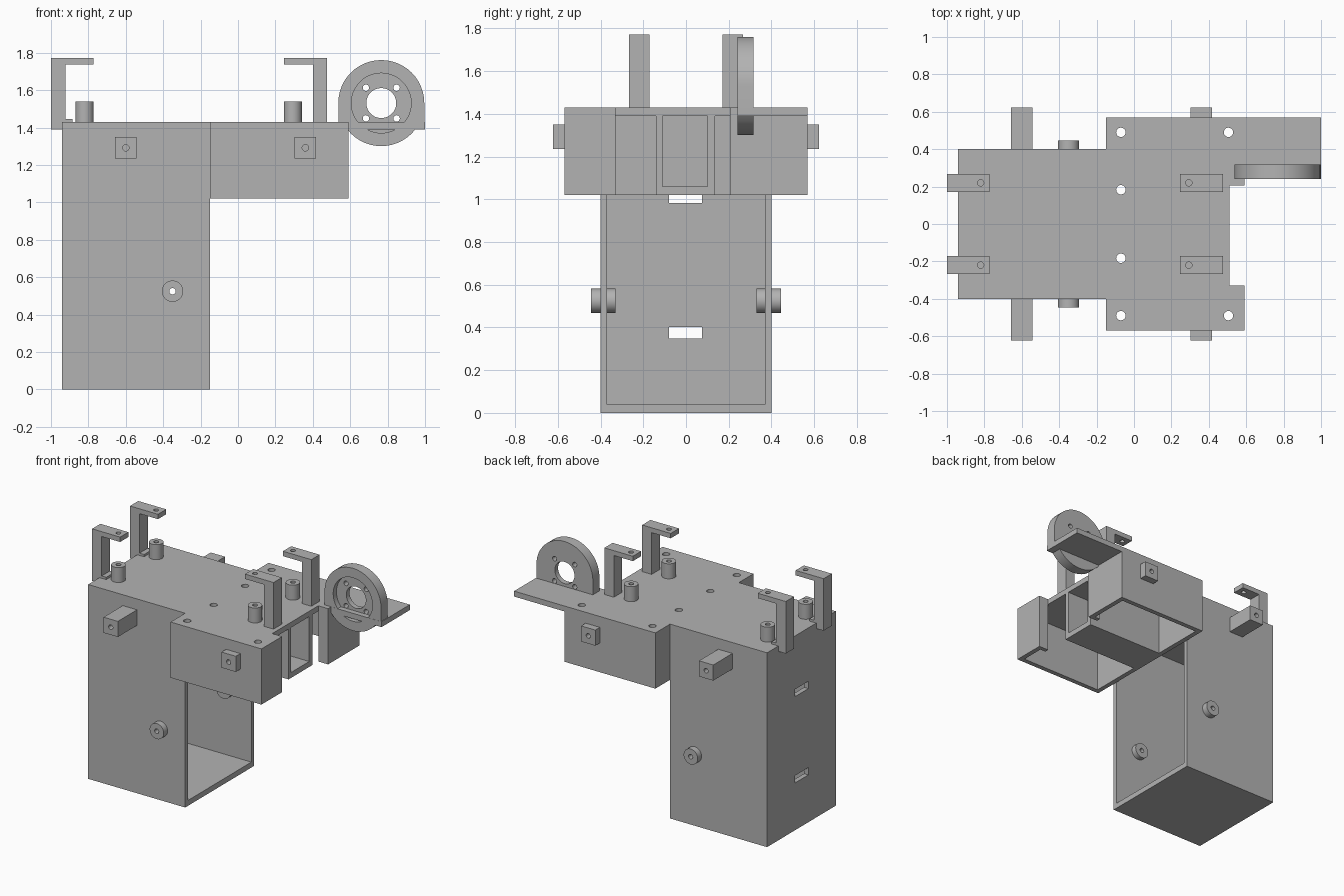
import bpy
from math import pi, radians
from mathutils import Matrix, Vector

default = bpy.data.objects.get("Cube")
if default:
    bpy.data.objects.remove(default, do_unlink=True)

grey = bpy.data.materials.new("plain grey")
grey.use_nodes = True
COLOUR = (0.45, 0.45, 0.45, 1)
grey.diffuse_color = COLOUR
grey.node_tree.nodes["Principled BSDF"].inputs["Base Color"].default_value = COLOUR

import bmesh
parts = []


def finish(name, bm):
    mesh = bpy.data.meshes.new(name)
    bm.to_mesh(mesh)
    bm.free()
    mesh.materials.append(grey)
    ob = bpy.data.objects.new(name, mesh)
    bpy.context.collection.objects.link(ob)
    parts.append(ob)
    return ob


def box(name, x, y, z):
    """Box from (low, high) ranges."""
    bm = bmesh.new()
    size = Vector((x[1] - x[0], y[1] - y[0], z[1] - z[0]))
    mid = Vector((sum(x), sum(y), sum(z))) / 2
    bmesh.ops.create_cube(bm, size=1, matrix=Matrix.Translation(mid) @ Matrix.Diagonal(size.to_4d()))
    return finish(name, bm)


def rod(name, centre, radius, length, axis="Z"):
    bm = bmesh.new()
    turn = Matrix.Rotation(pi / 2, 4, "X") if axis == "Y" else Matrix()
    bmesh.ops.create_cone(bm, cap_ends=True, segments=48, radius1=radius, radius2=radius,
                          depth=length, matrix=Matrix.Translation(centre) @ turn)
    return finish(name, bm)


def combine(target, tool, operation="DIFFERENCE"):
    """Bake one boolean step and delete the tool."""
    tool.hide_render = True
    mod = target.modifiers.new("join", "BOOLEAN")
    mod.operation, mod.solver, mod.object = operation, "EXACT", tool
    bpy.context.view_layer.update()
    graph = bpy.context.evaluated_depsgraph_get()
    mesh = bpy.data.meshes.new_from_object(target.evaluated_get(graph))
    target.modifiers.clear()
    target.data = mesh
    parts.remove(tool)
    bpy.data.objects.remove(tool, do_unlink=True)


TOP, UNDER, LOW = 1.43, 1.39, 1.02
EDGE = -0.15
PIN = 0.017

# Tall housing, open towards +x, with two slots in its closed wall
body = box("housing", (-0.94, EDGE), (-0.4, 0.4), (0, TOP))
combine(body, box("cavity", (-0.905, 0.2), (-0.37, 0.37), (0.04, UNDER)))
for z in (0.375, 1.01):
    combine(body, box("slot", (-1.1, -0.8), (-0.08, 0.075), (z - 0.027, z + 0.027)))

# Wide upper box with a shelf, joined to the housing
combine(body, box("upper", (EDGE, 0.59), (-0.57, 0.57), (LOW, TOP)), "UNION")
combine(body, box("shelf", (0.5, 1.0), (0.24, 0.57), (UNDER, TOP)), "UNION")

# Two open-bottomed compartments, the channel between them and the end notch
for y in ((0.135, 0.535), (-0.535, -0.14)):
    combine(body, box("compartment", (-0.115, 0.555), y, (0.9, UNDER)))
combine(body, box("channel", (-0.3, 0.7), (-0.11, 0.1), (1.06, UNDER)))
combine(body, box("notch", (0.51, 0.8), (-0.33, 0.205), (0.9, 1.6)))
for y in ((-0.36, -0.33), (0.205, 0.235)):
    box("notch_return_wall", (0.51, 0.556), y, (LOW, UNDER))

# Screw holes in the deck
for x, y in ((-0.07, 0.49), (-0.07, 0.183), (-0.07, -0.183), (-0.07, -0.49), (0.505, 0.49), (0.505, -0.49)):
    combine(body, rod("hole", (x, y, 1.41), 0.025, 0.2))

for side in (-1, 1):
    # Pivot bosses through the housing walls
    combine(body, rod("bore", (-0.35, side * 0.39, 0.525), PIN, 0.2, "Y"))
    boss = rod("side_boss", (-0.35, side * 0.388, 0.525), 0.057, 0.115, "Y")
    combine(boss, rod("bore", (-0.35, side * 0.39, 0.525), PIN, 0.3, "Y"))

    # Square side lugs with blind holes
    for x, inner in ((-0.6, 0.4), (0.36, 0.57)):
        y = sorted((side * inner, side * 0.623))
        lug = box("side_lug", (x - 0.058, x + 0.058), y, (1.235, 1.35))
        combine(lug, rod("bore", (x, side * 0.62, 1.292), PIN, 0.08, "Y"))

    # Standoffs and hooked brackets on the deck
    y = side * 0.22
    span = (y - 0.048, y + 0.048)
    for x, post, arm, foot in ((-0.82, (-1.0, -0.922), (-0.95, -0.772), UNDER),
                               (0.293, (0.4, 0.477), (0.245, 0.45), TOP)):
        stand = rod("standoff", (x, y, 1.485), 0.048, 0.11)
        combine(stand, rod("bore", (x, y, 1.52), PIN, 0.12))
        hook = box("hook_bracket", post, span, (foot, 1.773))
        combine(hook, box("arm", arm, span, (1.737, 1.773)), "UNION")
        combine(hook, rod("bore", (x, y, 1.75), PIN, 0.2))
    box("bracket_foot", (-0.922, -0.885), span, (TOP, 1.447))

# Round motor mount: disc with a square base, front recess and bolt holes
MX, MZ, MY = 0.766, 1.531, 0.279
mount = rod("motor_mount", (MX, MY, MZ), 0.23, 0.076, "Y")
combine(mount, box("base", (MX - 0.23, MX + 0.23), (MY - 0.038, MY + 0.038), (UNDER, MZ)), "UNION")
combine(mount, rod("recess", (MX, MY - 0.05, MZ), 0.16, 0.1, "Y"))
combine(mount, rod("bore", (MX, MY, MZ), 0.08, 0.3, "Y"))
for dx in (-0.082, 0.082):
    for dz in (-0.082, 0.082):
        combine(mount, rod("bore", (MX + dx, MY, MZ + dz), PIN, 0.3, "Y"))

# Smooth the round walls, keep the edges crisp
bpy.ops.object.select_all(action="DESELECT")
for ob in parts:
    ob.select_set(True)
bpy.context.view_layer.objects.active = body
bpy.ops.object.shade_smooth_by_angle(angle=radians(30))
